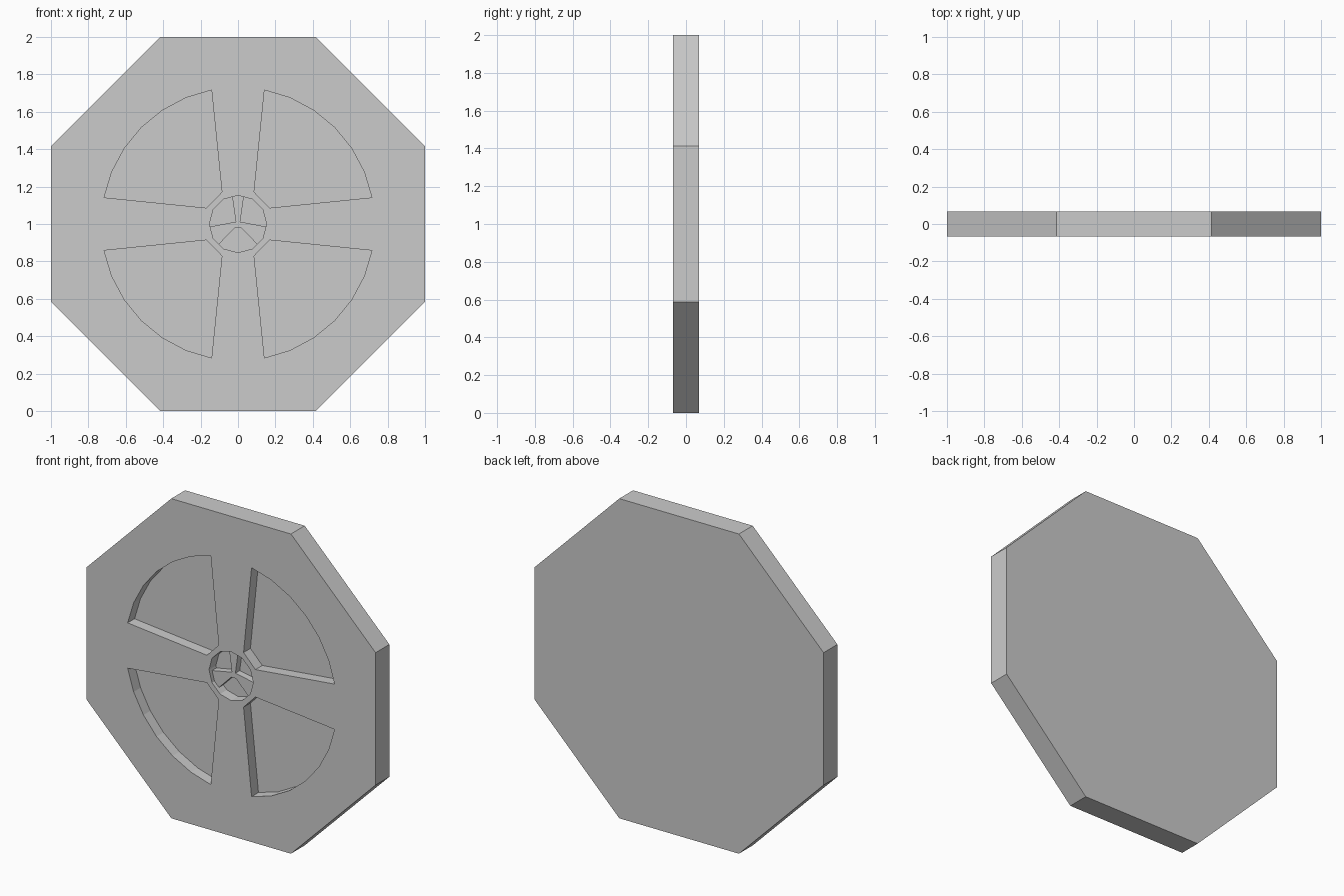
import bpy
import bmesh
from math import cos, sin, radians, tan

cube = bpy.data.objects.get("Cube")
if cube:
    bpy.data.objects.remove(cube, do_unlink=True)

HALF = 0.068      # half the plate thickness
FLOOR = 0.0       # y of the recess floors
MID = 1.0         # height of the wheel centre

grey = bpy.data.materials.new("plain grey")
grey.use_nodes = True
colour = (0.6, 0.6, 0.6, 1)
grey.diffuse_color = colour
grey.node_tree.nodes["Principled BSDF"].inputs["Base Color"].default_value = colour


def prism(name, outline, y0, y1):
    """Extrude an (x, z) outline, given about the centre, from y0 to y1."""
    bm = bmesh.new()
    face = bm.faces.new([bm.verts.new((x, y0, z + MID)) for x, z in outline])
    new = bmesh.ops.extrude_face_region(bm, geom=[face])["geom"]
    moved = [v for v in new if isinstance(v, bmesh.types.BMVert)]
    bmesh.ops.translate(bm, verts=moved, vec=(0, y1 - y0, 0))
    bmesh.ops.recalc_face_normals(bm, faces=bm.faces)
    mesh = bpy.data.meshes.new(name)
    bm.to_mesh(mesh)
    bm.free()
    mesh.materials.append(grey)
    obj = bpy.data.objects.new(name, mesh)
    bpy.context.collection.objects.link(obj)
    return obj


def ring(radius, start, step, count):
    angles = [radians(start + step * i) for i in range(count)]
    return [(radius * cos(a), radius * sin(a)) for a in angles]


def cut(target, cutter):
    cutter.hide_render = True
    mod = target.modifiers.new("recess", "BOOLEAN")
    mod.operation = "DIFFERENCE"
    mod.solver = "EXACT"
    mod.object = cutter
    bpy.context.view_layer.objects.active = target
    bpy.ops.object.modifier_apply(modifier=mod.name)
    bpy.data.objects.remove(cutter, do_unlink=True)


# Octagonal plate with flat sides
plate = prism("octagon_plate", ring(1 / cos(radians(22.5)), 22.5, 45, 8), -HALF, HALF)

# Four quarter recesses, mirrored across both axes
quarter = ring(0.73, 11.2, 11.27, 7) + [(0.086, 0.171), (0.168, 0.086)]
for sx in (1, -1):
    for sz in (1, -1):
        outline = [(sx * x, sz * z) for x, z in quarter]
        cut(plate, prism("quarter_cutter", outline, -0.2, FLOOR))

# Round hub recess
cut(plate, prism("hub_cutter", ring(0.153, 0, 30, 12), -0.2, FLOOR))

# Three-armed spoke inside the hub, set slightly back from the front
half = [(0.032, 0.155), (0.012, 0.012), (0.158, -0.016), (0.114, -0.12), (0.016, -0.02)]
star = half + [(-x, z) for x, z in reversed(half)]
prism("hub_spokes", star, FLOOR + 0.01, -HALF + 0.025)
